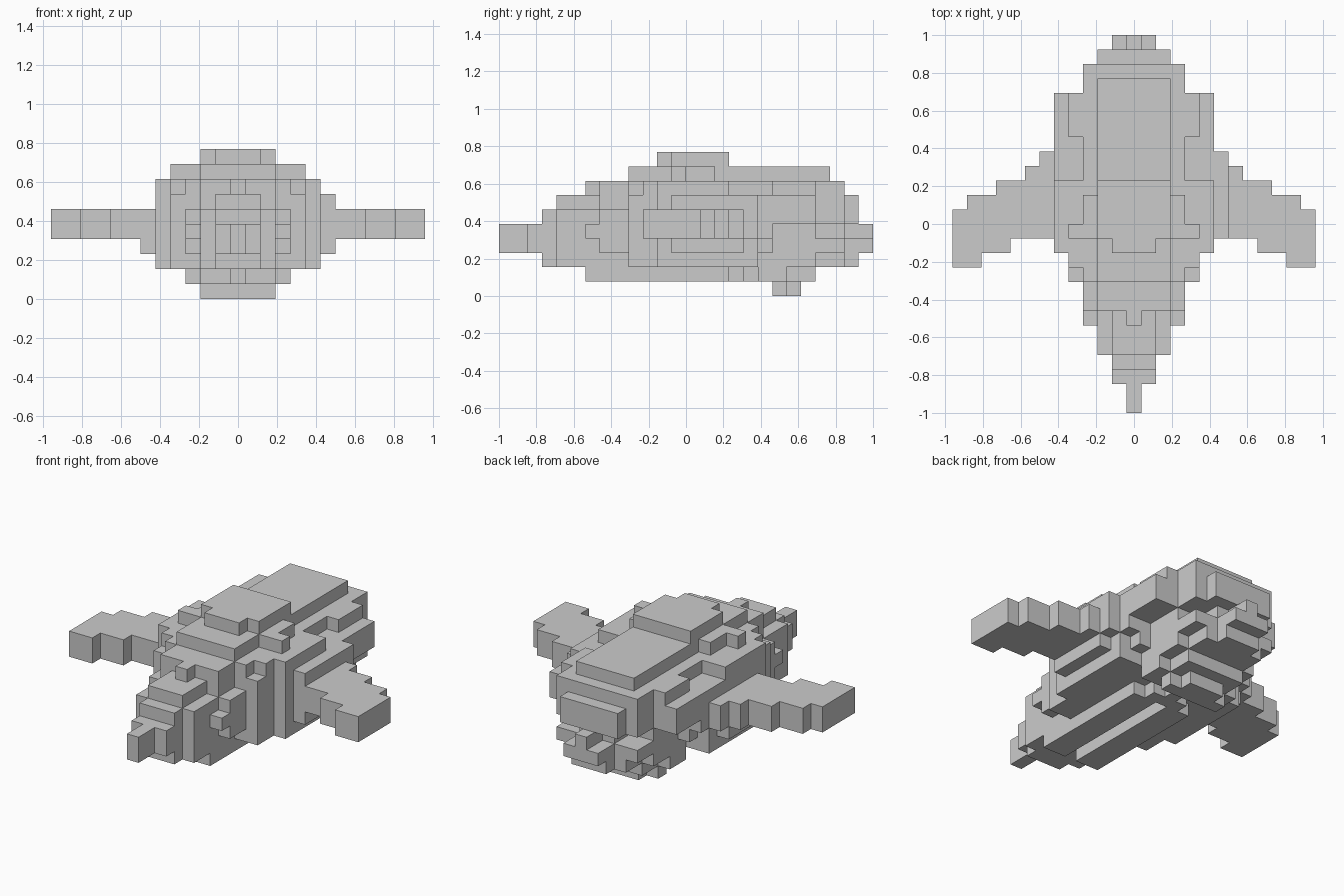
import bpy
import bmesh
from mathutils import Vector

UNIT = 1 / 13  # edge length of one block

default_cube = bpy.data.objects.get("Cube")
if default_cube:
    bpy.data.objects.remove(default_cube, do_unlink=True)

grey = bpy.data.materials.new("plain_grey")
grey.use_nodes = True
grey_value = (0.6, 0.6, 0.6, 1)
grey.diffuse_color = grey_value
grey.node_tree.nodes["Principled BSDF"].inputs["Base Color"].default_value = grey_value


def block(x0, x1, y0, y1, z0, z1):
    return {(x, y, z) for x in range(x0, x1)
            for y in range(y0, y1) for z in range(z0, z1)}


def centred(reach, y0, y1, z0, z1):
    """Block cells symmetric about the middle column."""
    return block(-reach, reach + 1, y0, y1, z0, z1)


def mirrored(cells):
    return {(-x, y, z) for x, y, z in cells}


def join_blocks(rows):
    cells = set()
    for row in rows:
        cells |= centred(*row)
    return cells


def build_part(name, cells):
    """Make one closed blocky mesh from the outside faces of the cells."""
    bm = bmesh.new()
    corners = {}

    def corner(point):
        key = tuple(round(c * 2) for c in point)
        if key not in corners:
            corners[key] = bm.verts.new(point * UNIT)
        return corners[key]

    for cell in cells:
        middle = Vector(cell) + Vector((0, 0.5, 0.5))
        for axis in range(3):
            for sign in (-1, 1):
                neighbour = list(cell)
                neighbour[axis] += sign
                if tuple(neighbour) in cells:
                    continue
                normal, across = Vector((0, 0, 0)), Vector((0, 0, 0))
                normal[axis] = sign / 2
                across[(axis + 1) % 3] = 0.5
                up = normal.cross(across) * 2
                face_middle = middle + normal
                bm.faces.new([corner(face_middle + a * across + b * up)
                              for a, b in ((-1, -1), (1, -1), (1, 1), (-1, 1))])
    # Join the small squares into large flat faces
    bmesh.ops.dissolve_limit(bm, angle_limit=0.01, verts=bm.verts[:], edges=bm.edges[:])
    mesh = bpy.data.meshes.new(name)
    bm.to_mesh(mesh)
    bm.free()
    mesh.materials.append(grey)
    part = bpy.data.objects.new(name, mesh)
    bpy.context.collection.objects.link(part)


# Main hull: reach, front, back, bottom, top
build_part("hull", join_blocks([
    (5, -2, 5, 2, 7),
    (5, 5, 6, 4, 7),
    (5, 6, 9, 5, 7),
    (5, -2, 3, 7, 8),
    (4, -4, 5, 2, 7),
    (4, 5, 6, 3, 4),
    (4, 6, 9, 7, 8),
    (4, -3, 3, 7, 8),
    (3, -4, 11, 7, 8),
    (3, -4, 11, 5, 7),
    (3, -6, 9, 3, 6),
    (3, -7, -6, 4, 5),
    (2, -6, -4, 6, 8),
    (0, -7, -6, 7, 8),
    (2, 11, 12, 5, 7),
]))

# Stepped nose
build_part("nose", join_blocks([
    (2, -9, -4, 2, 6),
    (1, -9, -6, 6, 7),
    (1, -10, -9, 2, 6),
    (1, -11, -10, 3, 5),
    (0, -13, -11, 3, 5),
]))

# Stepped tail below the overhanging rear of the hull
build_part("tail", join_blocks([
    (3, 5, 9, 2, 3),
    (3, 9, 11, 3, 4),
    (2, 9, 11, 2, 3),
    (1, 9, 11, 4, 5),
    (1, 11, 12, 2, 4),
    (1, 12, 13, 3, 4),
    (0, 11, 13, 4, 5),
]))

# Raised plates along the back
build_part("back_plate", join_blocks([
    (2, -4, 10, 8, 9),
    (3, -1, 2, 8, 9),
    (4, -1, 0, 8, 9),
]))
build_part("top_plate", join_blocks([
    (2, -1, 3, 9, 10),
    (1, -2, -1, 9, 10),
]))

# Keel with a groove along its middle, then the rear pad and foot
keel = join_blocks([
    (2, -7, 3, 1, 2),
    (1, 3, 4, 1, 2),
    (0, 4, 5, 1, 2),
])
build_part("keel", keel - centred(0, -7, 3, 1, 2))
build_part("rear_pad", join_blocks([
    (3, 5, 7, 1, 2),
    (2, 7, 9, 1, 2),
]))
build_part("rear_foot", join_blocks([
    (2, 6, 7, 0, 1),
    (1, 7, 8, 0, 1),
]))

# Swept wings: trailing and leading edge of each column, from the root out
wing = set()
columns = [(-1, 5), (-1, 4), (-1, 3), (-2, 3), (-2, 2), (-3, 2), (-3, 1)]
for step, (front, back) in enumerate(columns):
    wing |= block(6 + step, 7 + step, front, back, 4, 6)
wing |= block(6, 7, -1, 4, 3, 4)
build_part("right_wing", mirrored(wing))
# The left root carries an extra ledge
build_part("left_wing", wing | block(6, 7, -1, 5, 6, 7))
